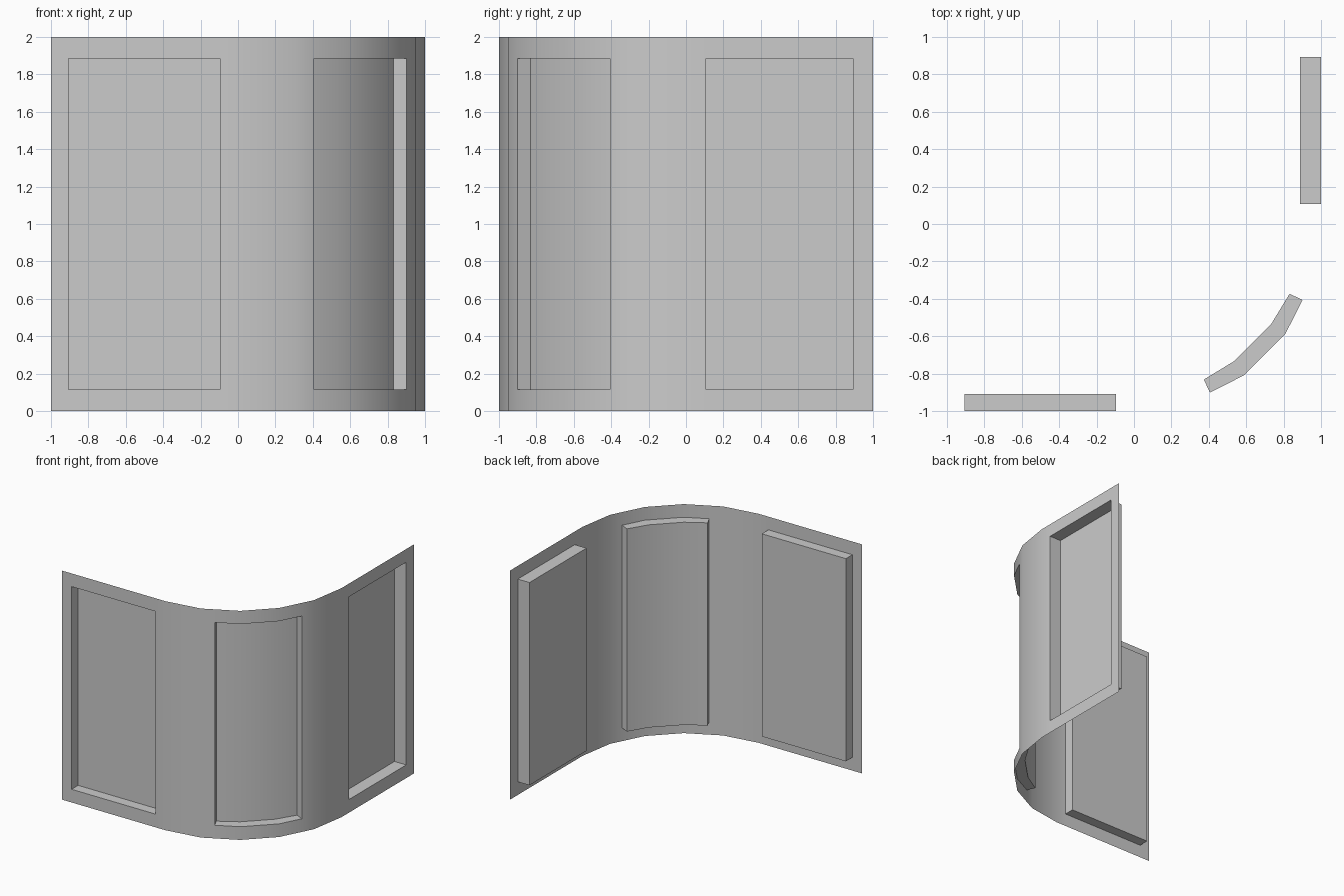
import bpy, bmesh
from math import sin, cos, radians

if "Cube" in bpy.data.objects:
    bpy.data.objects.remove(bpy.data.objects["Cube"])

Z = [0.0, 0.115, 1.885, 2.0]          # wall bottom, recess bottom, recess top, wall top

# Wall plan: straight, quarter round in five facets, straight
arc = [(sin(radians(a)), -cos(radians(a))) for a in range(0, 91, 18)]


def lerp(a, b, t):
    return tuple(p + (q - p) * t for p, q in zip(a, b))


plan = [(-1, -1), (-0.907, -1), (-0.095, -1), arc[0], arc[1],
        lerp(arc[1], arc[2], 0.35), arc[2], arc[3], lerp(arc[3], arc[4], 0.65),
        arc[4], arc[5], (1, 0.106), (1, 0.893), (1, 1)]

# Recess openings: first plan column -> plan points of the recessed floor
recesses = {
    1: [(-0.907, -0.91), (-0.095, -0.91)],
    5: [(0.373, -0.832), (0.534, -0.734), (0.734, -0.534), (0.832, -0.373)],
    11: [(0.887, 0.106), (0.887, 0.893)],
}
open_cols = {c + k for c, pts in recesses.items() for k in range(len(pts) - 1)}

bm = bmesh.new()

# Thin wall sheet, leaving the openings free
grid = [[bm.verts.new((x, y, z)) for z in Z] for x, y in plan]
for i in range(len(plan) - 1):
    for j in range(3):
        if j == 1 and i in open_cols:
            continue
        bm.faces.new((grid[i][j], grid[i + 1][j], grid[i + 1][j + 1], grid[i][j + 1]))

# Recessed panels: floor and surrounding sides
for c, pts in recesses.items():
    floor = [[bm.verts.new((x, y, z)) for z in Z[1:3]] for x, y in pts]
    rim = [col[1:3] for col in grid[c:c + len(pts)]]
    for a, b in zip(floor, floor[1:]):
        bm.faces.new((a[0], b[0], b[1], a[1]))
    outer = [v[0] for v in rim] + [v[1] for v in reversed(rim)]
    inner = [v[0] for v in floor] + [v[1] for v in reversed(floor)]
    for k in range(len(outer)):
        m = (k + 1) % len(outer)
        bm.faces.new((outer[k], outer[m], inner[m], inner[k]))

mesh = bpy.data.meshes.new("curved_panel_wall")
bm.to_mesh(mesh)
bm.free()
wall = bpy.data.objects.new("curved_panel_wall", mesh)
bpy.context.collection.objects.link(wall)
bpy.context.view_layer.objects.active = wall
wall.select_set(True)
bpy.ops.object.shade_smooth_by_angle(angle=radians(30))
